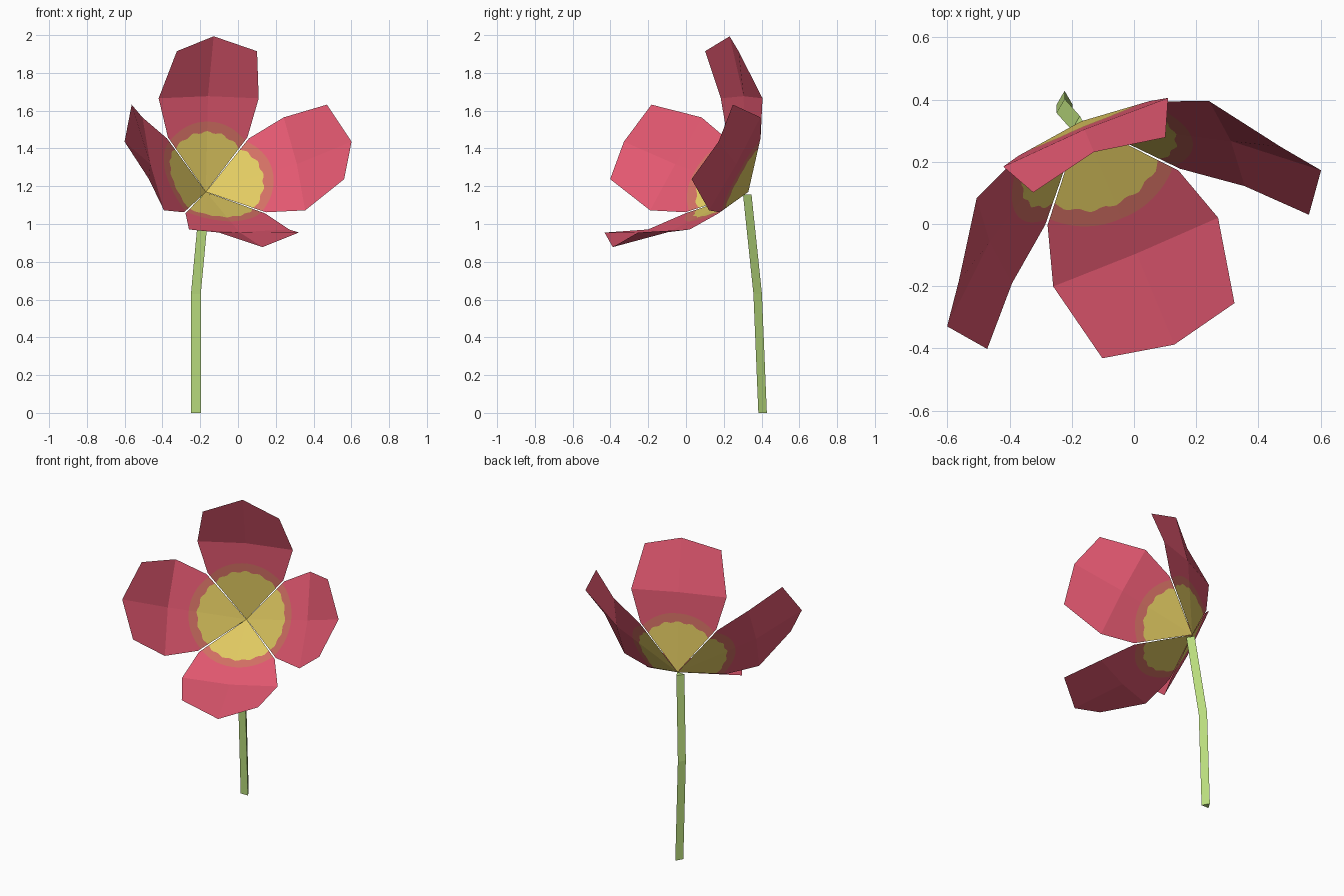
import bpy, bmesh, math
from mathutils import Vector

if "Cube" in bpy.data.objects:
    bpy.data.objects.remove(bpy.data.objects["Cube"])


def material(name, rgb):
    m = bpy.data.materials.new(name)
    lin = [(c / 255 / 12.92) if c < 11 else ((c / 255 + 0.055) / 1.055) ** 2.4 for c in rgb]
    m.diffuse_color = (*lin, 1)
    m.use_nodes = True
    m.node_tree.nodes["Principled BSDF"].inputs["Base Color"].default_value = m.diffuse_color
    return m


yellow = material("yellow_centre", (226, 203, 98))
blend = material("orange_ring", (211, 112, 100))
red = material("petal_red", (226, 88, 112))
green = material("stem_green", (187, 222, 126))


def finish(bm, name, mats):
    mesh = bpy.data.meshes.new(name)
    bm.to_mesh(mesh)
    bm.free()
    for m in mats:
        mesh.materials.append(m)
    obj = bpy.data.objects.new(name, mesh)
    bpy.context.collection.objects.link(obj)
    return obj


# Flower frame: heart point, facing axis, and the two directions across it
HEART = Vector((-0.17, 0.33, 1.17))
TILT = math.radians(31)
side = Vector((0.923, 0.385, 0)).normalized()
ahead = Vector((side.y, -side.x, 0))
up = Vector((0, 0, 1))
axis = ahead * math.cos(TILT) + up * math.sin(TILT)
rise = up * math.cos(TILT) - ahead * math.sin(TILT)

# Petal half outline: (reach, half width, height along axis)
BASE = (0.235, 0.228, 0.170)
MID = (0.405, 0.287, 0.288)
UPPER = (0.560, 0.230, 0.514)
TIP = (0.651, 0.0, 0.516)
FOLD = (0.420, 0.0, 0.285)
EDGE = math.atan2(BASE[1], BASE[0])
STEPS = 12


def arc(radius, wave):
    """Arc lying on the lower, flat part of the petal half."""
    pts = []
    for i in range(STEPS + 1):
        a = EDGE * i / STEPS
        rad = radius + wave * math.cos(a * 20)
        r, w = rad * math.cos(a), rad * math.sin(a)
        pts.append((r, w, 0.679 * r + 0.046 * w))
    return pts


def petal(name, turn):
    out = rise * math.cos(turn) + side * math.sin(turn)
    across = side * math.cos(turn) - rise * math.sin(turn)
    bm = bmesh.new()
    for sign in (1, -1):
        def face(pts, mat):
            f = bm.faces.new([bm.verts.new(HEART + out * r + across * w * sign + axis * d)
                              for r, w, d in pts])
            f.material_index = mat
            f.normal_update()
            if f.normal.dot(axis) < 0:
                f.normal_flip()
        inner, outer = arc(0.262, 0.005), arc(0.308, 0.0)
        face([(0, 0, 0)] + inner, 0)
        for i in range(STEPS):
            face([inner[i], outer[i], outer[i + 1], inner[i + 1]], 1)
        face(outer + [BASE, MID, FOLD], 2)
        face([FOLD, MID, UPPER, TIP], 2)
    bmesh.ops.remove_doubles(bm, verts=bm.verts, dist=0.0005)
    finish(bm, name, (yellow, blend, red))


for n, name in enumerate(("petal_top", "petal_right", "petal_bottom", "petal_left")):
    petal(name, n * math.pi / 2)

# Three-sided bent stem with its ridge at the back
bm = bmesh.new()
rings = []
for x, y, z in ((-0.223, 0.398, 0), (-0.223, 0.372, 0.63), (-0.174, 0.317, 1.155)):
    rings.append([bm.verts.new((x + 0.03 * math.cos(a), y + 0.03 * math.sin(a), z))
                  for a in (math.radians(90 + 120 * k) for k in range(3))])
for low, high in zip(rings, rings[1:]):
    for k in range(3):
        j = (k + 1) % 3
        bm.faces.new((low[k], low[j], high[j], high[k]))
bm.faces.new(rings[0][::-1])
bm.faces.new(rings[-1])
bmesh.ops.recalc_face_normals(bm, faces=bm.faces)
finish(bm, "stem", (green,))
